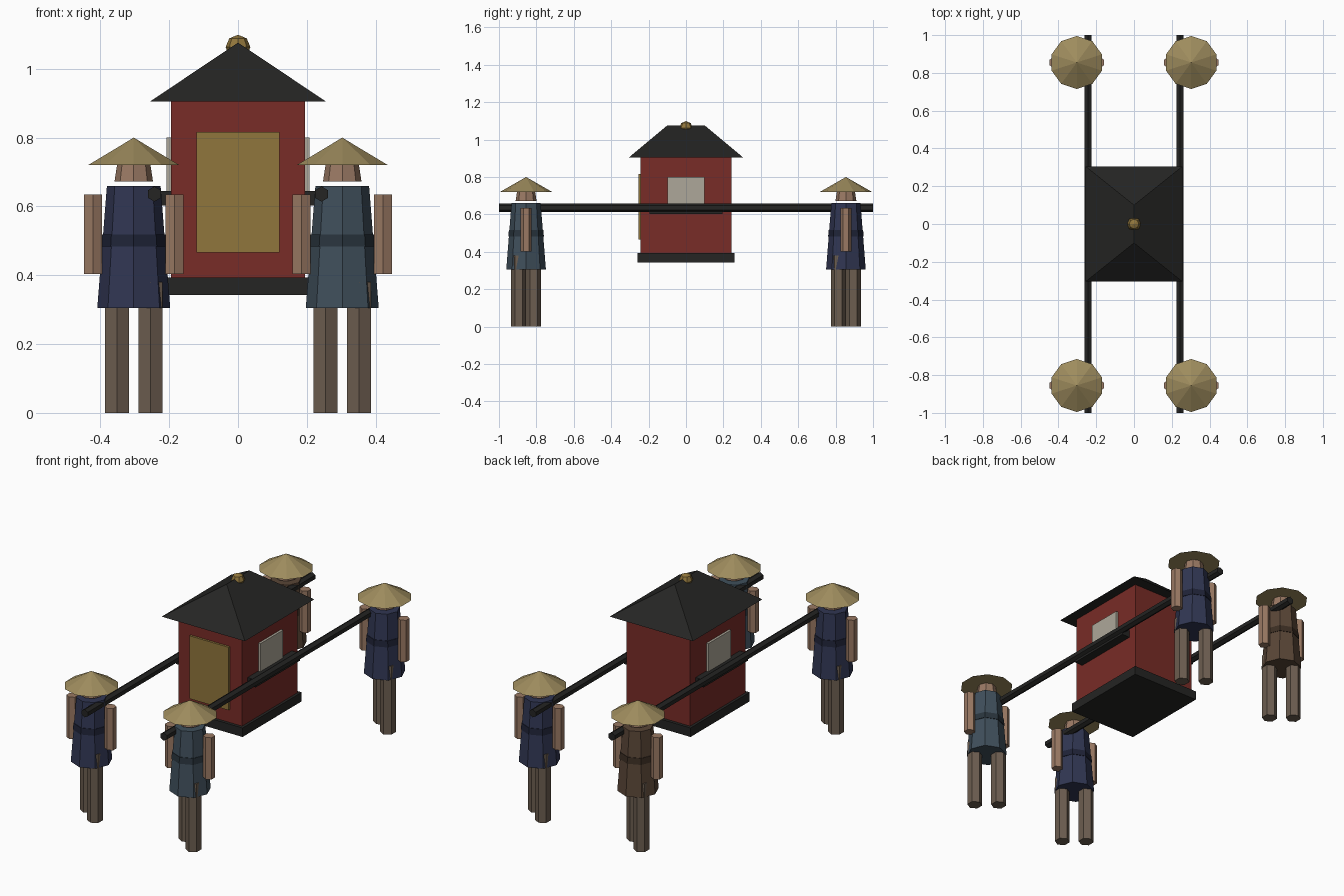
import bpy
from math import pi

if "Cube" in bpy.data.objects:
    bpy.data.objects.remove(bpy.data.objects["Cube"])


def mat(name, r, g, b):
    m = bpy.data.materials.new(name)
    m.diffuse_color = (r, g, b, 1)
    m.use_nodes = True
    m.node_tree.nodes["Principled BSDF"].inputs["Base Color"].default_value = m.diffuse_color
    return m


RED = mat("red_lacquer", 0.19, 0.025, 0.02)
BLACK = mat("black_lacquer", 0.018, 0.018, 0.017)
GOLD = mat("gold", 0.28, 0.18, 0.045)
PAPER = mat("paper", 0.42, 0.39, 0.32)
STRAW = mat("straw", 0.34, 0.26, 0.11)
SKIN = mat("skin", 0.32, 0.19, 0.125)
LEGS = mat("leggings", 0.15, 0.11, 0.08)


def finish(ob, name, material):
    ob.name = name
    ob.data.materials.append(material)
    return ob


def box(name, material, x, y, z):
    """Box from (min, max) ranges."""
    c = [(a + b) / 2 for a, b in (x, y, z)]
    bpy.ops.mesh.primitive_cube_add(size=1, location=c)
    ob = bpy.context.object
    for v in ob.data.vertices:
        for i, (a, b) in enumerate((x, y, z)):
            v.co[i] *= b - a
    return finish(ob, name, material)


def frustum(name, material, sides, x, y, z0, z1, r0, r1):
    """Upright tapered prism."""
    bpy.ops.mesh.primitive_cone_add(vertices=sides, radius1=r0, radius2=r1,
                                    depth=z1 - z0, location=(x, y, (z0 + z1) / 2))
    return finish(bpy.context.object, name, material)


# cabin
box("cabin_base", BLACK, (-0.21, 0.21), (-0.26, 0.26), (0.343, 0.393))
box("cabin_body", RED, (-0.195, 0.195), (-0.243, 0.243), (0.385, 0.91))
box("front_door", GOLD, (-0.121, 0.121), (-0.255, -0.235), (0.466, 0.816))

# hipped roof with a short ridge
mesh = bpy.data.meshes.new("roof")
ex, ey, ez, ry, rz = 0.256, 0.305, 0.905, 0.1, 1.076
mesh.from_pydata(
    [(-ex, -ey, ez), (ex, -ey, ez), (ex, ey, ez), (-ex, ey, ez), (0, -ry, rz), (0, ry, rz)], [],
    [(3, 2, 1, 0), (0, 1, 4), (1, 2, 5, 4), (2, 3, 5), (3, 0, 4, 5)])
roof = bpy.data.objects.new("roof", mesh)
bpy.context.collection.objects.link(roof)
finish(roof, "roof", BLACK)

# roof finial
bpy.ops.mesh.primitive_uv_sphere_add(segments=8, ring_count=4, radius=0.036, location=(0, 0, 1.063))
finish(bpy.context.object, "roof_finial", GOLD)

# windows, pole brackets and carrying poles on both sides
for s, side in ((-1, "left"), (1, "right")):
    box(side + "_window", PAPER, sorted((s * 0.185, s * 0.208)), (-0.1, 0.1), (0.62, 0.8))
    box(side + "_bracket", BLACK, sorted((s * 0.185, s * 0.245)), (-0.195, 0.195), (0.603, 0.645))
    bpy.ops.mesh.primitive_cylinder_add(vertices=6, radius=0.022, depth=2,
                                        location=(s * 0.243, 0, 0.636), rotation=(pi / 2, 0, 0))
    finish(bpy.context.object, side + "_pole", BLACK)


# bearers: legs in mid-stride, tunic, sash, arms, head and straw hat
def bearer(tag, x, y, color):
    tunic = mat(tag + "_tunic", *color)
    sash = mat(tag + "_sash", *[c * 0.45 for c in color])
    for s, side in ((-1, "left"), (1, "right")):
        frustum(f"{tag}_{side}_leg", LEGS, 6, x + s * 0.049, y - s * 0.04, 0, 0.38, 0.04, 0.04)
        frustum(f"{tag}_{side}_arm", SKIN, 6, x + s * 0.118, y, 0.403, 0.635, 0.03, 0.03)
    frustum(tag + "_tunic", tunic, 8, x, y, 0.305, 0.66, 0.106, 0.078)
    frustum(tag + "_sash", sash, 8, x, y, 0.483, 0.518, 0.095, 0.092)
    frustum(tag + "_head", SKIN, 8, x, y, 0.672, 0.75, 0.056, 0.044)
    frustum(tag + "_hat", STRAW, 10, x, y, 0.72, 0.8, 0.14, 0)


NAVY, TEAL, BROWN = (0.03, 0.037, 0.085), (0.05, 0.078, 0.105), (0.1, 0.06, 0.037)
bearer("front_left_bearer", -0.303, -0.855, NAVY)
bearer("front_right_bearer", 0.303, -0.855, TEAL)
bearer("back_left_bearer", -0.303, 0.855, BROWN)
bearer("back_right_bearer", 0.303, 0.855, NAVY)
